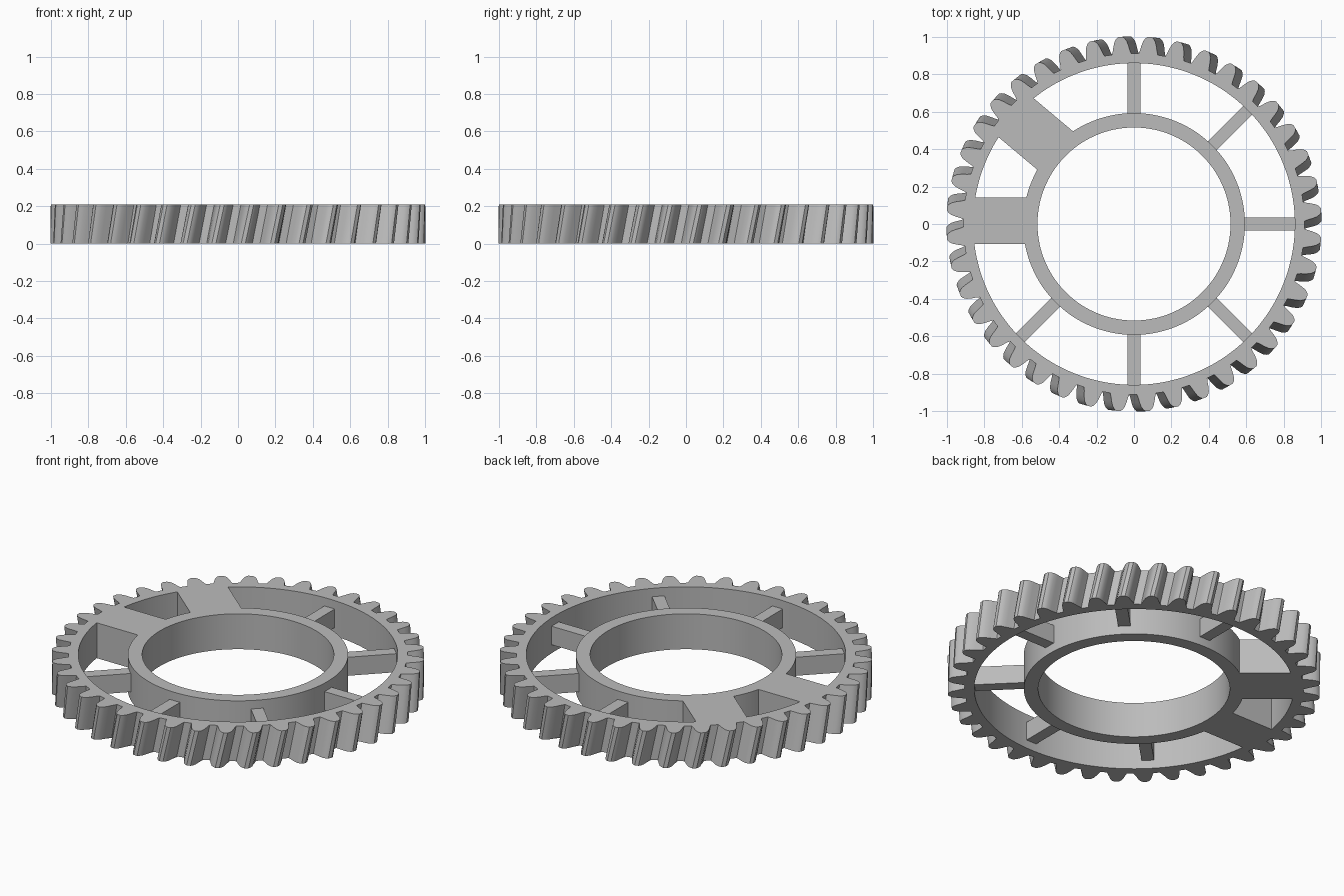
import bpy, bmesh
from math import cos, sin, pi, radians
from mathutils import Matrix

cube = bpy.data.objects.get("Cube")
if cube:
    bpy.data.objects.remove(cube, do_unlink=True)

HEIGHT = 0.21
TEETH = 40
RIM_INNER = 0.86
HUB_OUTER, HUB_INNER = 0.593, 0.516

grey = bpy.data.materials.new("light_grey")
grey.use_nodes = True
colour = (0.5, 0.5, 0.5, 1)
grey.diffuse_color = colour
grey.node_tree.nodes["Principled BSDF"].inputs["Base Color"].default_value = colour


def add_object(name, bm):
    bmesh.ops.recalc_face_normals(bm, faces=bm.faces)
    mesh = bpy.data.meshes.new(name)
    bm.to_mesh(mesh)
    bm.free()
    mesh.materials.append(grey)
    obj = bpy.data.objects.new(name, mesh)
    bpy.context.collection.objects.link(obj)
    return obj


def ring(name, outer, inner, twist=0.0):
    """Annular prism from polar outlines (radius, angle); the outer wall twists down."""
    bm = bmesh.new()

    def loop(points, z, turn=0.0):
        return [bm.verts.new((r * cos(a + turn), r * sin(a + turn), z)) for r, a in points]

    loops = [loop(outer, HEIGHT), loop(outer, 0, -twist), loop(inner, 0), loop(inner, HEIGHT)]
    n = len(outer)
    for a, b in zip(loops, loops[1:] + loops[:1]):
        for i in range(n):
            j = (i + 1) % n
            bm.faces.new((a[i], a[j], b[j], b[i]))
    return add_object(name, bm)


def bar(name, angle, along, across, heights):
    """Box lying along a direction in the plane of the wheel."""
    bm = bmesh.new()
    bmesh.ops.create_cube(bm, size=1)
    spans = (along, across, heights)
    for v in bm.verts:
        v.co = [lo + (c + 0.5) * (hi - lo) for c, (lo, hi) in zip(v.co, spans)]
    bm.transform(Matrix.Rotation(radians(angle), 4, 'Z'))
    return add_object(name, bm)


def combine(target, tool, operation):
    mod = target.modifiers.new(operation.lower(), 'BOOLEAN')
    mod.operation = operation
    mod.solver = 'EXACT'
    mod.object = tool
    bpy.context.view_layer.objects.active = target
    bpy.ops.object.modifier_apply(modifier=mod.name)
    bpy.data.objects.remove(tool, do_unlink=True)


# Toothed rim: one tooth flank mirrored, repeated, and twisted into a helix
flank = [(0.912, 0.056), (0.93, 0.049), (0.955, 0.042),
         (0.98, 0.033), (0.995, 0.022), (1.003, 0.011)]
tooth = [(r, -a) for r, a in flank] + [(r, a) for r, a in reversed(flank)]
pitch = 2 * pi / TEETH
phase = pitch / 2 - radians(0.3)
outline = [(r, a + phase + i * pitch) for i in range(TEETH) for r, a in tooth]
count = len(outline)
rim_hole = [(RIM_INNER, phase - pitch / 2 + 2 * pi * (i + 0.5) / count) for i in range(count)]
wheel = ring("toothed_wheel", outline, rim_hole, radians(2.6))

# Inner hub ring
circle = [2 * pi * i / 144 for i in range(144)]
hub = ring("hub_ring", [(HUB_OUTER, a) for a in circle], [(HUB_INNER, a) for a in circle])
combine(wheel, hub, 'UNION')

# Two walled slots opening into the hub: angle, wall span, slot span, slot depth
slots = [(140, (-0.17, 0.11), (-0.098, 0.051), 0.803),
         (180, (-0.142, 0.107), (-0.085, 0.066), 0.793)]
for angle, walls, gap, depth in slots:
    combine(wheel, bar("slot_walls", angle, (0.53, 0.872), walls, (0, HEIGHT)), 'UNION')
for angle, walls, gap, depth in slots:
    combine(wheel, bar("slot_cutter", angle, (0.3, depth), gap, (-0.1, HEIGHT + 0.1)), 'DIFFERENCE')

# Smooth the curved walls, keep the edges sharp
for obj in bpy.context.selected_objects:
    obj.select_set(False)
wheel.select_set(True)
bpy.context.view_layer.objects.active = wheel
bpy.ops.object.shade_smooth_by_angle(angle=radians(25))

# Thin spokes, set back from both faces of the wheel
for i, angle in enumerate((0, 45, 90, 225, 270, 315)):
    bar(f"spoke_{i + 1}", angle, (HUB_OUTER - 0.02, RIM_INNER + 0.02),
        (-0.034, 0.034), (0.05, 0.16))
